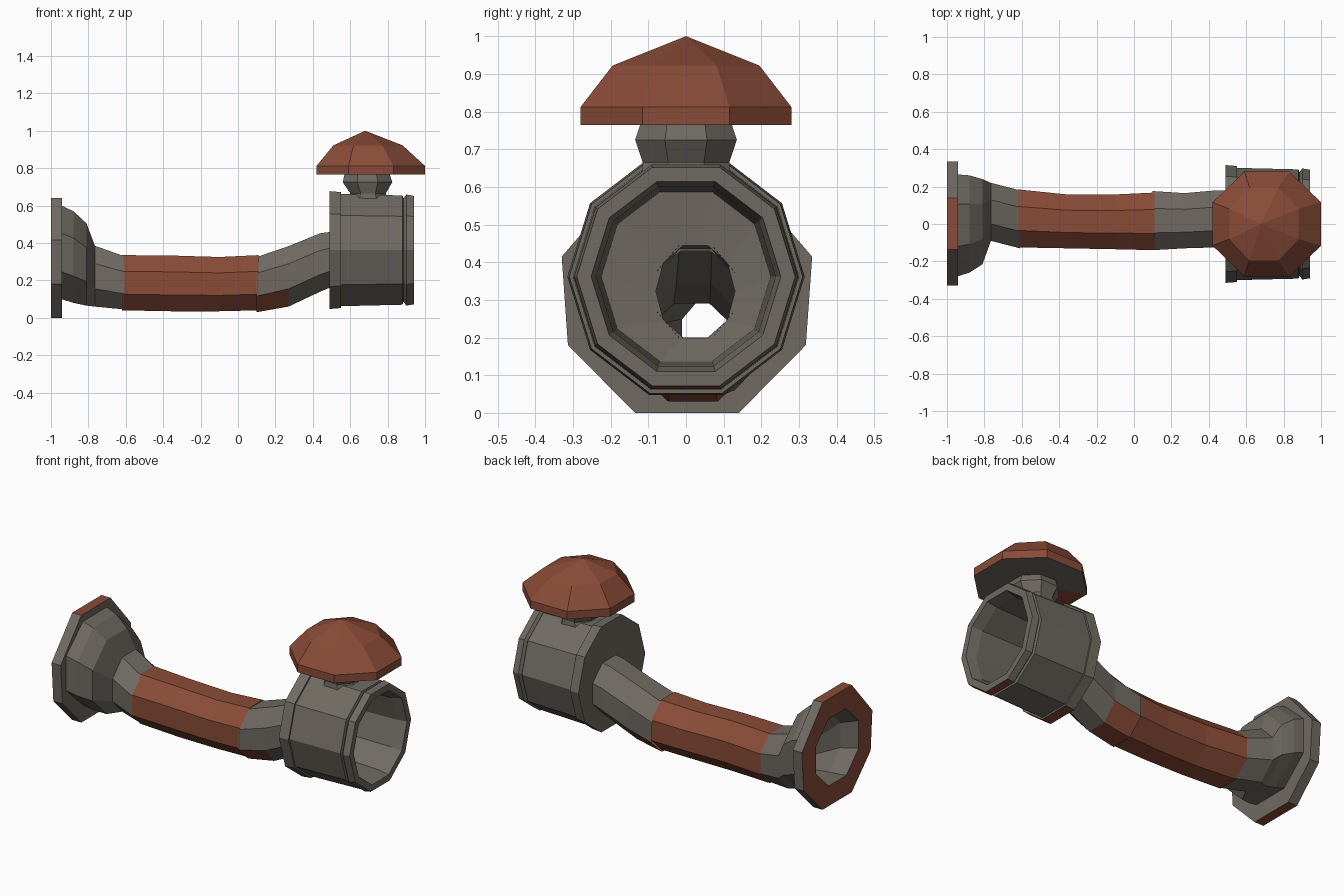
import bpy, bmesh, math

if "Cube" in bpy.data.objects:
    bpy.data.objects.remove(bpy.data.objects["Cube"])


def material(name, rgb):
    m = bpy.data.materials.new(name)
    m.diffuse_color = (*rgb, 1)
    m.use_nodes = True
    m.node_tree.nodes["Principled BSDF"].inputs["Base Color"].default_value = m.diffuse_color
    return m


MATS = [material("warm_grey_metal", (0.16, 0.144, 0.122)),
        material("rust_red", (0.255, 0.072, 0.04))]


def loft(name, rings, n=8, axis="x", rule=lambda i, j: 0, inward=False):
    """Skin polygon rings (pos, u0, u1, v0, v1); u is y, v is z (or x when axis is z).
    rule(ring segment, side) gives the colour index; side n-1 is the top flat."""
    ang = [2 * math.pi * (j + 0.5) / n for j in range(n)]
    us, vs = [math.sin(a) for a in ang], [math.cos(a) for a in ang]
    bm = bmesh.new()
    loops = []
    for p, u0, u1, v0, v1 in rings:
        loop = []
        for a, b in zip(us, vs):
            u = u0 + (u1 - u0) * (a - min(us)) / (max(us) - min(us))
            t = (b - min(vs)) / (max(vs) - min(vs))
            if axis == "x":
                loop.append(bm.verts.new((p, u, v0 + (v1 - v0) * t)))
            else:
                loop.append(bm.verts.new((v1 - (v1 - v0) * t, u, p)))
        loops.append(loop)
    for i in range(len(loops) - 1):
        for j in range(n):
            k = (j + 1) % n
            f = bm.faces.new((loops[i][j], loops[i][k], loops[i + 1][k], loops[i + 1][j]))
            f.material_index = rule(i, j)
    bmesh.ops.remove_doubles(bm, verts=bm.verts[:], dist=1e-4)
    bmesh.ops.recalc_face_normals(bm, faces=bm.faces[:])
    if inward:
        bmesh.ops.reverse_faces(bm, faces=bm.faces[:])
    me = bpy.data.meshes.new(name)
    bm.to_mesh(me)
    bm.free()
    for m in MATS:
        me.materials.append(m)
    ob = bpy.data.objects.new(name, me)
    bpy.context.collection.objects.link(ob)
    return ob


def disc(x, r, cz):
    return (x, -r, r, cz - r, cz + r)


# Octagonal flange: red outer face, red top and bottom rim
flange = loft("flange",
              [(-1, -.20, .20, .12, .52), (-1, -.33, .335, 0, .64),
               (-.94, -.33, .335, 0, .64), (-.94, -.20, .20, .12, .52)],
              rule=lambda i, j: int(i == 0 or (i == 1 and j in (3, 7))))
# Side corners of the flange sit a little low
for v in flange.data.vertices:
    if abs(v.co.y) > .3:
        if v.co.z > .32:
            v.co.z = .415
        else:
            v.co.z = .18
            v.co.y *= .95

# Bell and elbow behind the flange
loft("bell",
     [(-.945, -.28, .265, .10, .60), (-.88, -.26, .26, .08, .57),
      (-.81, -.215, .24, .065, .505), (-.765, -.09, .22, .06, .385),
      (-.61, -.13, .18, .045, .33)])

# Red middle pipe
loft("middle_pipe",
     [(-.62, -.125, .185, .04, .335), (-.36, -.13, .158, .035, .333),
      (-.10, -.135, .158, .035, .325), (.11, -.14, .168, .04, .335)],
     rule=lambda i, j: 1)

# Rising pipe into the cup, red underneath near its start
loft("rising_pipe",
     [(.10, -.14, .176, .03, .325), (.27, -.13, .165, .06, .383),
      (.44, -.125, .18, .14, .452), (.50, -.13, .18, .165, .46)],
     rule=lambda i, j: int(i == 0 and j in (2, 3, 4)))

# Hollow inside of the whole pipe, narrow at the elbow
loft("pipe_bore",
     [(-1, -.20, .20, .12, .52), (-.9, -.17, .19, .12, .48),
      (-.76, -.01, .11, .15, .29), (-.60, -.09, .14, .08, .295),
      (.10, -.10, .13, .07, .29), (.27, -.09, .13, .10, .345),
      (.46, -.08, .13, .19, .43), (.555, -.08, .13, .20, .445)],
     inward=True)

# Cup: back wall, lip, body, groove, front ring, then the inside wall
CZ = .362
loft("cup",
     [(.49, -.10, .15, .19, .43), disc(.49, .315, CZ), disc(.55, .310, CZ),
      disc(.55, .300, CZ), disc(.88, .292, CZ), disc(.885, .277, CZ),
      disc(.90, .297, CZ), disc(.94, .290, CZ), disc(.94, .252, CZ),
      disc(.88, .238, CZ), disc(.56, .225, CZ), (.55, -.08, .13, .20, .445)],
     n=10, rule=lambda i, j: int(i in (1, 6) and j == 4))

# Neck between cup and cap
loft("cap_neck",
     [(.62, -.12, .12, .575, .81), (.665, -.115, .115, .60, .79),
      (.725, -.135, .135, .56, .825), (.77, -.12, .12, .57, .81)], axis="z")

# Faceted domed cap
loft("domed_cap",
     [(.765, -.28, .28, .42, 1.0), (.812, -.28, .28, .42, 1.0),
      (.922, -.195, .195, .51, .88), (1.0, 0, 0, .68, .68)],
     axis="z", rule=lambda i, j: 1)

# Grey underside of the cap with one red patch
loft("cap_underside",
     [(.765, -.28, .28, .42, 1.0), (.765, -.05, .05, .64, .74)],
     axis="z", rule=lambda i, j: int(j == 7))
